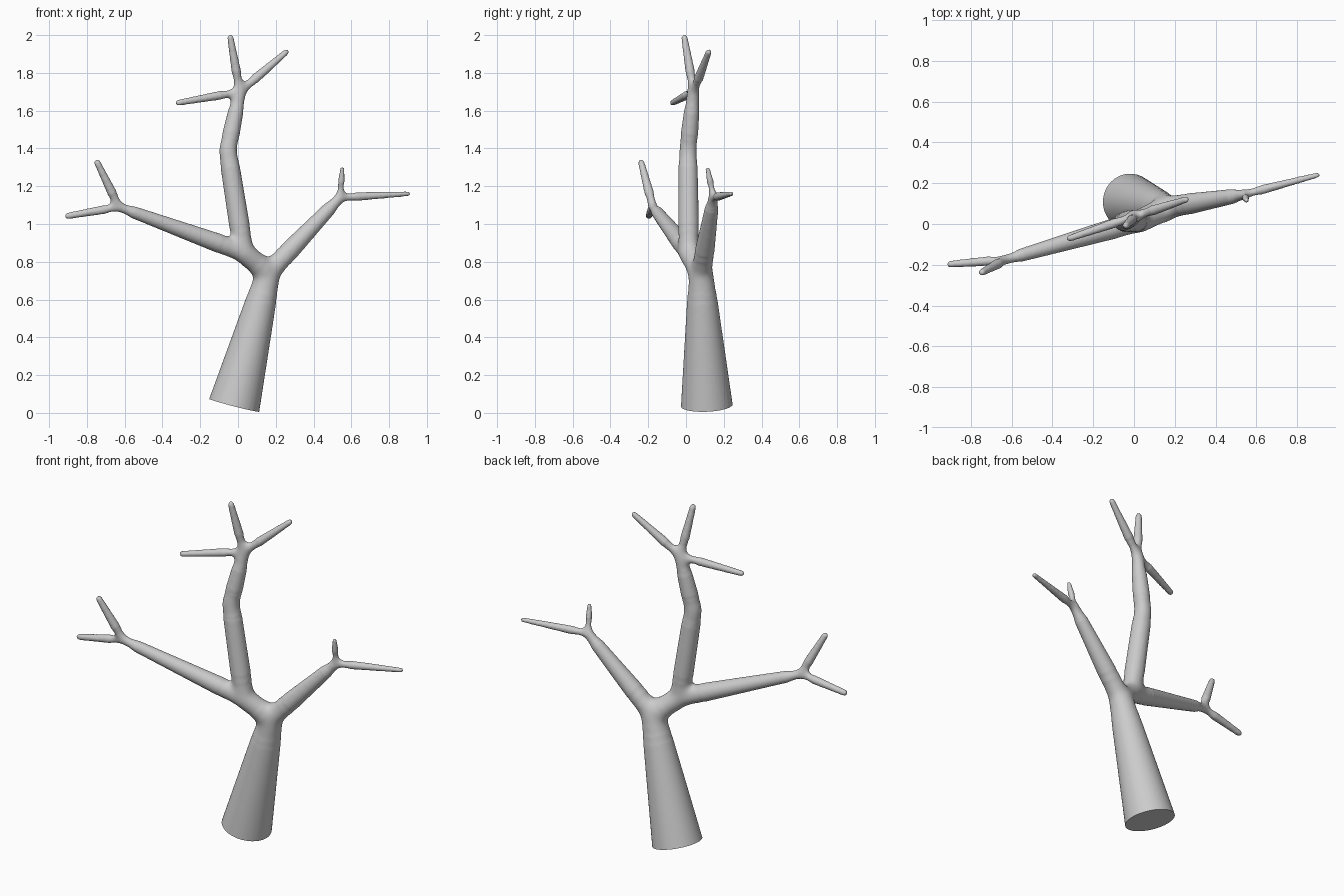
import bpy, bmesh
from mathutils import Vector, Matrix

if "Cube" in bpy.data.objects:
    bpy.data.objects.remove(bpy.data.objects["Cube"])

# skeleton joints
BASE = Vector((-0.02, 0.11, 0.04))
FORK = Vector((0.16, 0.08, 0.74))
MID = Vector((0.03, 0.015, 0.85))
BEND = Vector((-0.055, 0.01, 1.39))
TOP = Vector((0.01, 0.04, 1.70))
RIGHT = Vector((0.54, 0.145, 1.14))
LEFT = Vector((-0.63, -0.175, 1.09))
AXIS = (FORK - BASE).normalized()

# limbs: start, end, start radius, end radius
LIMBS = [
    (BASE - AXIS * 0.1, FORK, 0.147, 0.066),
    (FORK, MID, 0.066, 0.06),
    (FORK, RIGHT, 0.06, 0.032),
    (MID, LEFT, 0.056, 0.029),
    (MID, BEND, 0.056, 0.05),
    (BEND, TOP, 0.05, 0.036),
    (RIGHT, Vector((0.90, 0.24, 1.16)), 0.026, 0.013),
    (RIGHT, Vector((0.552, 0.115, 1.29)), 0.026, 0.012),
    (LEFT, Vector((-0.90, -0.197, 1.043)), 0.026, 0.017),
    (LEFT, Vector((-0.745, -0.237, 1.325)), 0.029, 0.017),
    (TOP, Vector((-0.04, -0.008, 1.985)), 0.03, 0.017),
    (TOP, Vector((0.255, 0.12, 1.91)), 0.03, 0.016),
    (TOP, Vector((-0.315, -0.07, 1.642)), 0.027, 0.016),
]


def add_limb(bm, a, b, ra, rb):
    """Tapered tube with a rounded ball at each end."""
    d = b - a
    mat = Matrix.Translation((a + b) / 2) @ d.to_track_quat('Z', 'Y').to_matrix().to_4x4()
    bmesh.ops.create_cone(bm, cap_ends=True, segments=32, radius1=ra, radius2=rb,
                          depth=d.length, matrix=mat)
    for p, r in ((a, ra), (b, rb)):
        bmesh.ops.create_uvsphere(bm, u_segments=24, v_segments=16, radius=r,
                                  matrix=Matrix.Translation(p))


# rough limbs, fused by voxel remesh
bm = bmesh.new()
for limb in LIMBS:
    add_limb(bm, *limb)
mesh = bpy.data.meshes.new("tree")
bm.to_mesh(mesh)
bm.free()
tree = bpy.data.objects.new("tree", mesh)
bpy.context.collection.objects.link(tree)
rm = tree.modifiers.new("fuse", 'REMESH')
rm.mode = 'VOXEL'
rm.voxel_size = 0.008
fused = bpy.data.meshes.new_from_object(
    tree.evaluated_get(bpy.context.evaluated_depsgraph_get()))
tree.modifiers.clear()

bm = bmesh.new()
bm.from_mesh(fused)


def relax(verts, times):
    for _ in range(times):
        bmesh.ops.smooth_vert(bm, verts=verts, factor=0.5,
                              use_axis_x=True, use_axis_y=True, use_axis_z=True)


# soft webbing at the forks
for joint, reach in ((FORK, 0.17), (MID, 0.15), (BEND, 0.1),
                     (TOP, 0.11), (RIGHT, 0.085), (LEFT, 0.085)):
    for k, times in ((1.0, 20), (0.75, 20)):
        relax([v for v in bm.verts if (v.co - joint).length < reach * k], times)
relax(bm.verts[:], 2)

# flat, slanted trunk base
cut = bmesh.ops.bisect_plane(bm, geom=bm.verts[:] + bm.edges[:] + bm.faces[:],
                             plane_co=BASE, plane_no=AXIS, clear_inner=True)
rim = [e for e in cut['geom_cut'] if isinstance(e, bmesh.types.BMEdge)]
bmesh.ops.contextual_create(bm, geom=rim)
bmesh.ops.recalc_face_normals(bm, faces=bm.faces[:])
bm.to_mesh(mesh)
bm.free()
bpy.data.meshes.remove(fused)

bpy.context.view_layer.objects.active = tree
tree.select_set(True)
bpy.ops.object.shade_smooth_by_angle(angle=0.9)
